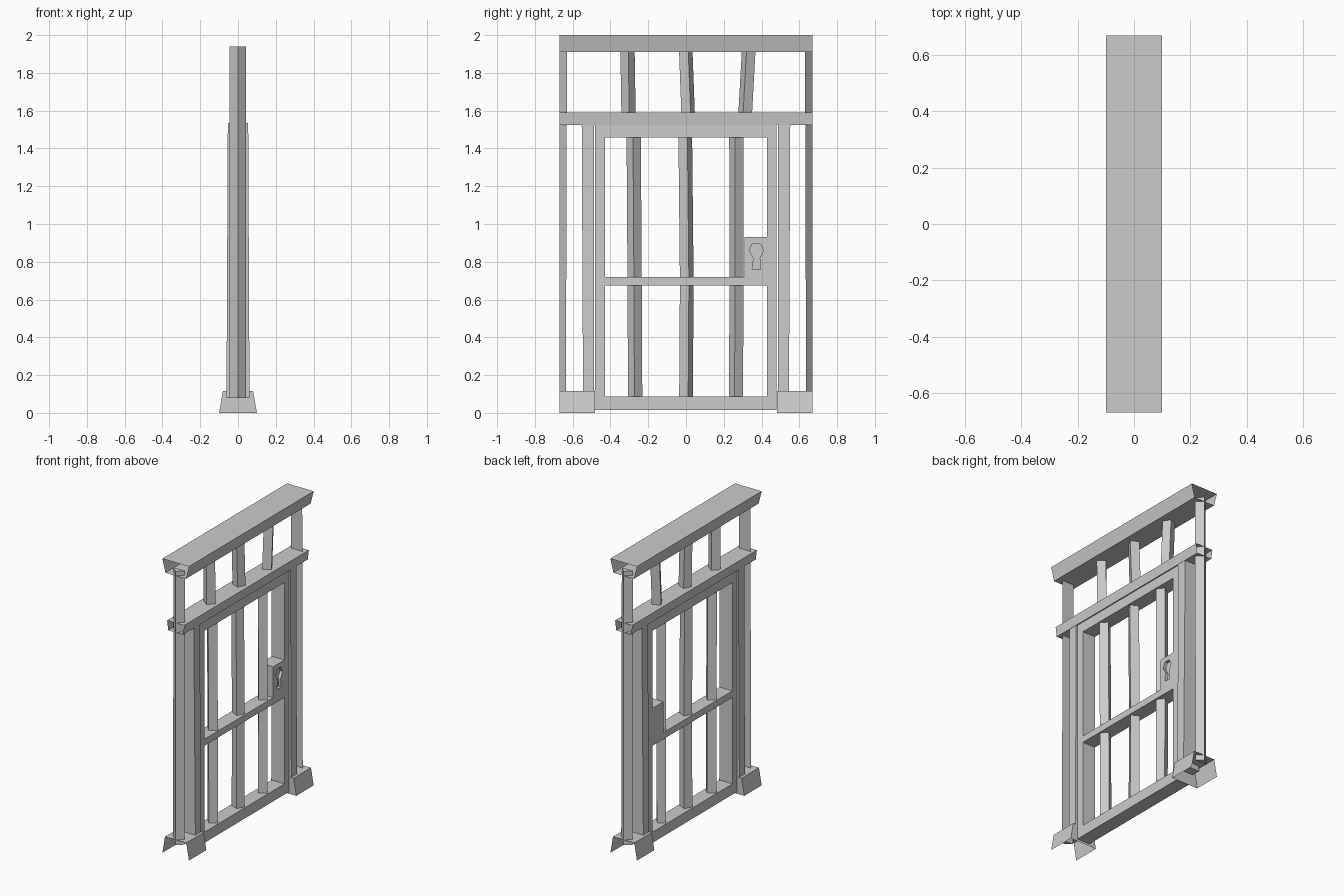
import bpy, bmesh, math
from mathutils import Vector

if "Cube" in bpy.data.objects:
    bpy.data.objects.remove(bpy.data.objects["Cube"])


def finish(name, bm):
    bmesh.ops.recalc_face_normals(bm, faces=bm.faces[:])
    me = bpy.data.meshes.new(name)
    bm.to_mesh(me)
    bm.free()
    ob = bpy.data.objects.new(name, me)
    bpy.context.collection.objects.link(ob)
    return ob


def loft(name, rings, closed=True, cap_start=True, cap_end=True):
    """Skin between rings of points, with optional end caps."""
    bm = bmesh.new()
    vs = [[bm.verts.new(p) for p in r] for r in rings]
    n = len(vs[0])
    for a, b in zip(vs, vs[1:]):
        for i in range(n if closed else n - 1):
            j = (i + 1) % n
            bm.faces.new((a[i], a[j], b[j], b[i]))
    if cap_start:
        bm.faces.new(vs[0])
    if cap_end:
        bm.faces.new(vs[-1])
    return finish(name, bm)


def trapezoid(y, z0, z1, w0, w1):
    return [(-w0, y, z0), (-w1, y, z1), (w1, y, z1), (w0, y, z0)]


def bar(name, stations, turn):
    """Four-sided bar through (y, z) centres, set nearly corner-on."""
    rings = []
    for y, z in stations:
        angs = [turn + k * math.pi / 2 for k in range(4)]
        rings.append([(0.042 * math.cos(a), y + 0.038 * math.sin(a), z) for a in angs])
    return loft(name, rings)


# Hollow beams, open at the ends
for name, z0, z1, w0, w1 in (("top_beam", 1.91, 2.0, 0.077, 0.1),
                             ("transom_rail", 1.525, 1.59, 0.056, 0.064)):
    loft(name, [trapezoid(-0.67, z0, z1, w0, w1), trapezoid(0.67, z0, z1, w0, w1)],
         cap_start=False, cap_end=False)

for s, side in ((-1, "left"), (1, "right")):
    # Foot shell: open underneath and on the outer end
    loft(side + "_foot", [trapezoid(s * 0.67, 0, 0.115, 0.1, 0.08),
                          trapezoid(s * 0.483, 0, 0.115, 0.1, 0.08)],
         closed=False, cap_start=False)
    # Three-sided outer post
    loft(side + "_outer_post",
         [[(-0.044, s * yi, z), (0.042, s * yi, z), (0.0, s * 0.67, z)]
          for yi, z in ((0.636, 0.08), (0.63, 1.94))])
    # Door jamb, a little wider at the top
    loft(side + "_jamb",
         [[(-w, s * 0.486, z), (w, s * 0.486, z), (w, s * yo, z), (-w, s * yo, z)]
          for w, yo, z in ((0.061, 0.545, 0.08), (0.054, 0.552, 1.535))])

# Bars above the transom and in the door
for name, y0, y1, t in (("left", -0.304, -0.31, 0.1), ("middle", 0.012, -0.002, 0.35),
                        ("right", 0.312, 0.333, -0.3)):
    bar(name + "_upper_bar", [(y0, 1.56), (y1, 1.94)], t)
for name, y0, y1, y2, t in (("left", -0.269, -0.272, -0.277, -0.1),
                            ("middle", 0.0, 0.004, -0.004, 0.3),
                            ("right", 0.264, 0.268, 0.266, -0.2)):
    bar(name + "_door_bar", [(y0, 0.06), (y1, 0.7), (y2, 1.48)], t)

# Door frame with cross rail and lock plate, one flat outline pushed to thickness
ys = [-0.482, -0.43, 0.31, 0.43, 0.48]
zs = [0.015, 0.088, 0.675, 0.72, 0.93, 1.457, 1.525]
bm = bmesh.new()
grid = [[bm.verts.new((-0.048, y, z)) for z in zs] for y in ys]
for i in range(4):
    for j in range(6):
        if i in (0, 3) or j in (0, 2, 5) or (i == 2 and j == 3):
            bm.faces.new((grid[i][j], grid[i + 1][j], grid[i + 1][j + 1], grid[i][j + 1]))
res = bmesh.ops.extrude_face_region(bm, geom=bm.faces[:])
bmesh.ops.translate(bm, vec=Vector((0.096, 0, 0)),
                    verts=[g for g in res["geom"] if isinstance(g, bmesh.types.BMVert)])
door = finish("door_frame", bm)

# Keyhole recess cut into the lock plate
outline = [(0.35, 0.76), (0.396, 0.76), (0.39, 0.82), (0.41, 0.86),
           (0.392, 0.897), (0.352, 0.897), (0.335, 0.86), (0.358, 0.82)]
cutter = loft("keyhole_cutter", [[(x, y, z) for y, z in outline] for x in (0.028, 0.08)])
cutter.hide_render = True
mod = door.modifiers.new("keyhole", "BOOLEAN")
mod.operation = "DIFFERENCE"
mod.solver = "EXACT"
mod.object = cutter
bpy.context.view_layer.objects.active = door
bpy.ops.object.modifier_apply(modifier=mod.name)
bpy.data.objects.remove(cutter)
